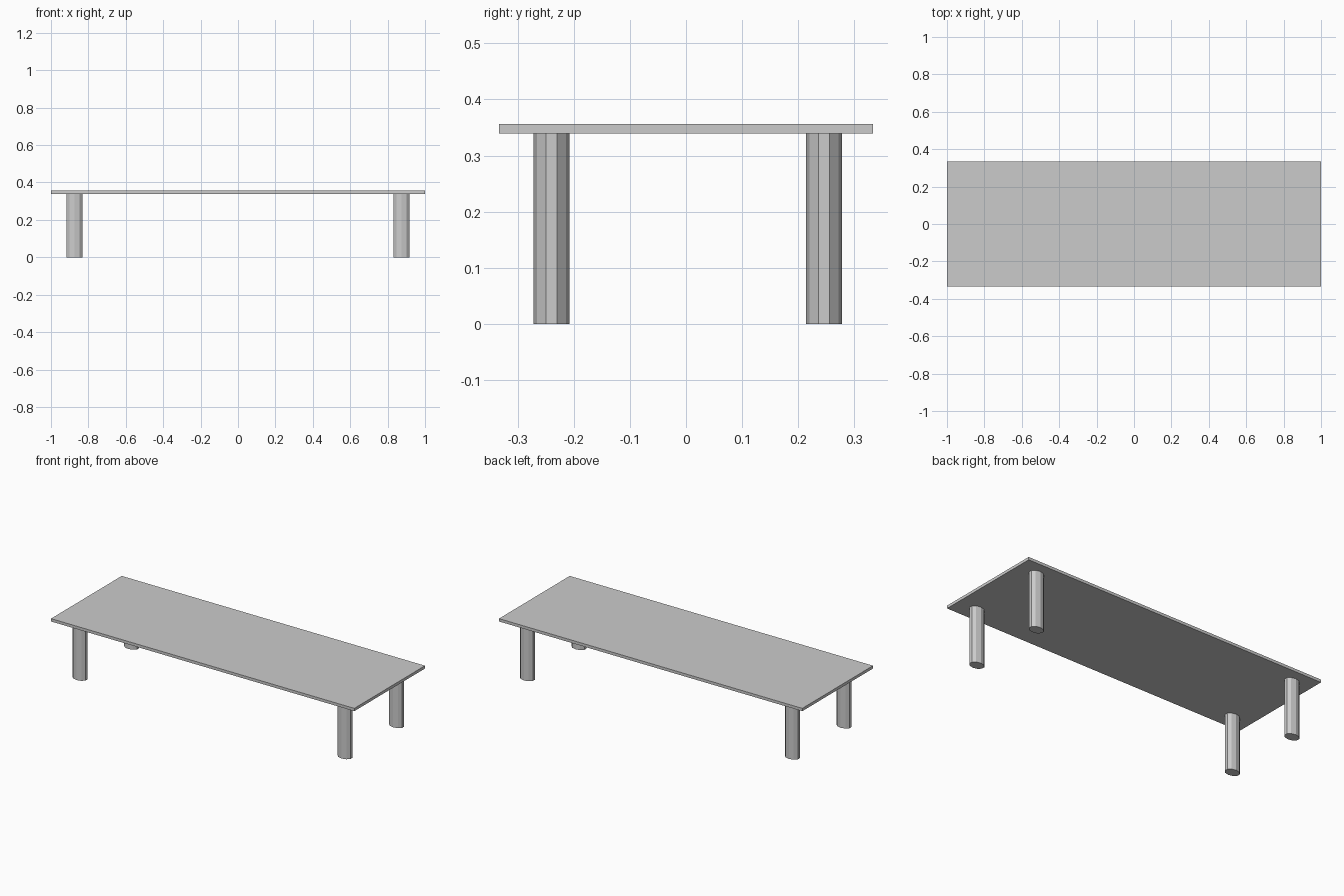
import bpy

# Remove the default cube
cube = bpy.data.objects.get("Cube")
if cube:
    bpy.data.objects.remove(cube, do_unlink=True)

LENGTH, DEPTH, HEIGHT = 2.0, 0.666, 0.356
THICKNESS = 0.017
LEG_HEIGHT = HEIGHT - THICKNESS
LEG_RX, LEG_RY = 0.045, 0.032
LEG_SIDES = 10

# Single grey finish
grey = bpy.data.materials.new("light_grey")
grey.use_nodes = True
colour = (0.6, 0.6, 0.6, 1)
grey.diffuse_color = colour
grey.node_tree.nodes["Principled BSDF"].inputs["Base Color"].default_value = colour


def finish(name, scale):
    """Name the active object, scale it and give it the grey finish."""
    obj = bpy.context.object
    obj.name = name
    obj.scale = scale
    bpy.ops.object.transform_apply(location=False, rotation=False, scale=True)
    obj.data.materials.append(grey)
    return obj


# Thin flat tabletop
bpy.ops.mesh.primitive_cube_add(size=1, location=(0, 0, HEIGHT - THICKNESS / 2))
finish("tabletop", (LENGTH, DEPTH, THICKNESS))

# Four faceted oval legs
for side, x in (("right", -0.874), ("left", 0.874)):
    for end, y in (("front", -0.24), ("back", 0.246)):
        bpy.ops.mesh.primitive_cylinder_add(
            vertices=LEG_SIDES, radius=1, depth=1,
            location=(x, y, LEG_HEIGHT / 2))
        finish(f"{end}_{side}_leg", (LEG_RX, LEG_RY, LEG_HEIGHT))
